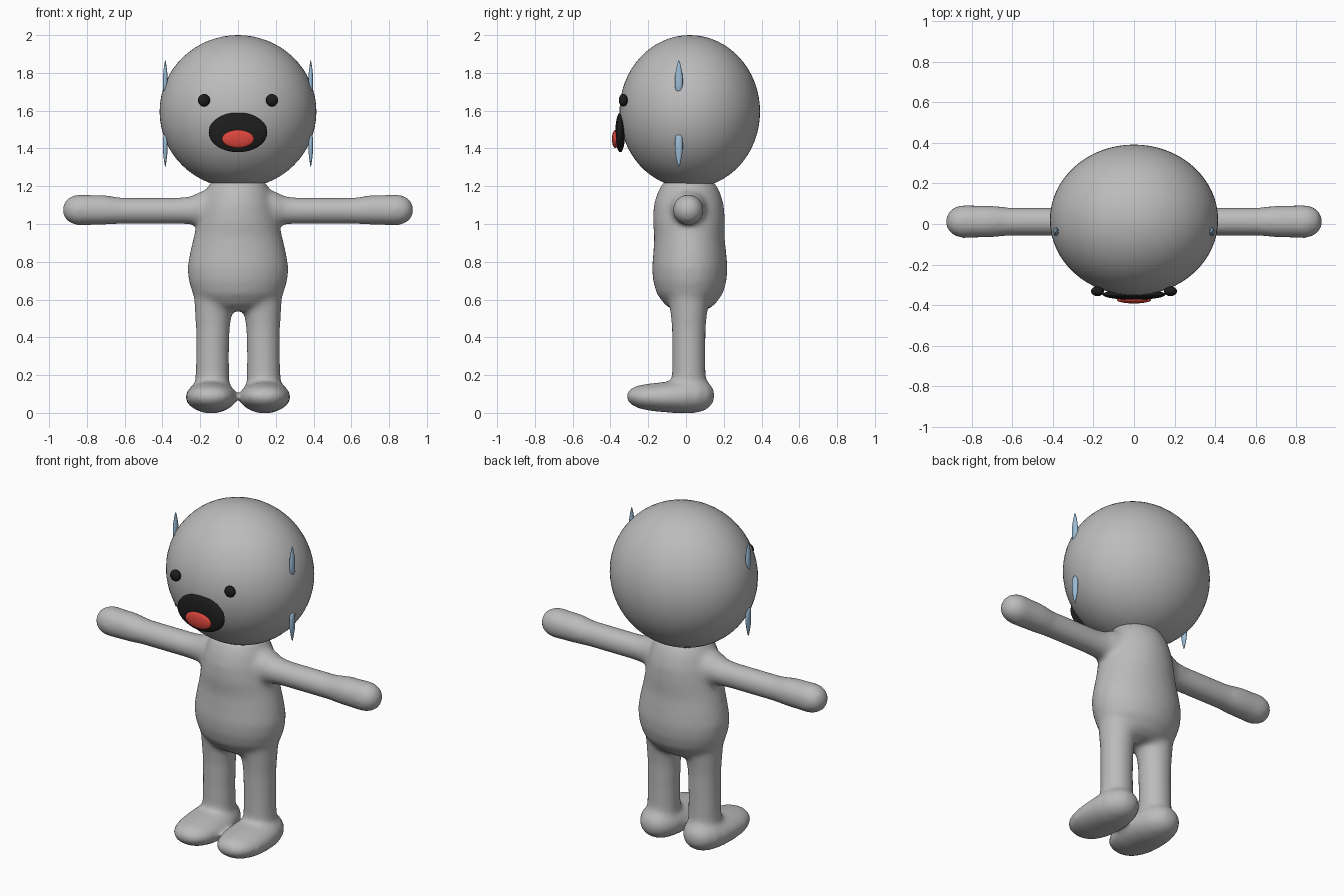
import bpy, bmesh, math
from mathutils import Vector

cube = bpy.data.objects.get("Cube")
if cube:
    bpy.data.objects.remove(cube, do_unlink=True)


def material(name, rgb):
    m = bpy.data.materials.new(name)
    m.use_nodes = True
    m.diffuse_color = (*rgb, 1)
    m.node_tree.nodes["Principled BSDF"].inputs["Base Color"].default_value = (*rgb, 1)
    return m


grey = material("skin grey", (0.5, 0.5, 0.5))
black = material("black", (0.012, 0.012, 0.012))
red = material("tongue red", (0.7, 0.06, 0.045))
blue = material("sweat blue", (0.33, 0.51, 0.68))


def loft(bm, axis, rings, sides=40):
    """Closed tube of ellipses; ring = position, centre a, centre b, radius a, radius b."""
    a_axis, b_axis = [i for i in range(3) if i != axis]
    loops = []
    for pos, ca, cb, ra, rb in rings:
        loop = []
        for i in range(sides):
            t = math.tau * i / sides
            co = Vector()
            co[axis] = pos
            co[a_axis] = ca + ra * math.cos(t)
            co[b_axis] = cb + rb * math.sin(t)
            loop.append(bm.verts.new(co))
        loops.append(loop)
    for low, high in zip(loops, loops[1:]):
        for i in range(sides):
            j = (i + 1) % sides
            bm.faces.new((low[i], low[j], high[j], high[i]))
    bm.faces.new(loops[0])
    bm.faces.new(loops[-1])


def finish(bm, name, mat):
    bmesh.ops.recalc_face_normals(bm, faces=bm.faces[:])
    mesh = bpy.data.meshes.new(name)
    bm.to_mesh(mesh)
    bm.free()
    mesh.materials.append(mat)
    mesh.shade_smooth()
    ob = bpy.data.objects.new(name, mesh)
    bpy.context.collection.objects.link(ob)
    return ob


def ellipsoid(name, centre, radii, mat, segments=48):
    bm = bmesh.new()
    bmesh.ops.create_uvsphere(bm, u_segments=segments, v_segments=segments // 2, radius=1)
    bmesh.ops.scale(bm, vec=radii, verts=bm.verts)
    bmesh.ops.translate(bm, vec=centre, verts=bm.verts)
    return finish(bm, name, mat)


# Body: torso, arms, legs and feet fused into one soft skin
body = bmesh.new()
loft(body, 2, [
    (0.54, 0, 0.02, 0.13, 0.08), (0.57, 0, 0.02, 0.19, 0.13),
    (0.63, 0, 0.02, 0.24, 0.175), (0.70, 0, 0.02, 0.262, 0.195),
    (0.77, 0, 0.02, 0.268, 0.2), (0.85, 0, 0.02, 0.254, 0.193),
    (0.93, 0, 0.018, 0.235, 0.186), (1.02, 0, 0.015, 0.215, 0.191),
    (1.10, 0, 0.015, 0.198, 0.186), (1.17, 0, 0.015, 0.175, 0.165),
    (1.23, 0, 0.015, 0.14, 0.13)])
for s in (1, -1):
    loft(body, 0, [(s * x, 0.012, z, r, r) for x, z, r in (
        (0.12, 1.08, 0.11), (0.2, 1.08, 0.092), (0.25, 1.072, 0.075), (0.32, 1.07, 0.07),
        (0.62, 1.07, 0.07), (0.68, 1.073, 0.077), (0.72, 1.075, 0.08), (0.77, 1.074, 0.08),
        (0.85, 1.075, 0.083), (0.89, 1.075, 0.07), (0.915, 1.075, 0.05), (0.928, 1.075, 0.02))])
    loft(body, 2, [(z, s * x, 0.015, r, r) for z, x, r in (
        (0.08, 0.135, 0.09), (0.18, 0.135, 0.09), (0.3, 0.135, 0.088),
        (0.45, 0.133, 0.09), (0.53, 0.13, 0.098), (0.64, 0.125, 0.11))])
    loft(body, 1, [(y, s * 0.142, z, rx, rz) for y, z, rx, rz in (
        (-0.315, 0.088, 0.03, 0.014), (-0.295, 0.087, 0.075, 0.042), (-0.25, 0.085, 0.11, 0.062),
        (-0.18, 0.083, 0.132, 0.074), (-0.09, 0.084, 0.138, 0.083), (0, 0.088, 0.13, 0.092),
        (0.07, 0.092, 0.112, 0.09), (0.12, 0.092, 0.08, 0.07), (0.15, 0.092, 0.035, 0.03))])
body = finish(body, "body", grey)
remesh = body.modifiers.new("fuse", 'REMESH')
remesh.mode = 'VOXEL'
remesh.voxel_size = 0.014
remesh.use_smooth_shade = True
soften = body.modifiers.new("soften", 'SMOOTH')
soften.factor = 0.5
soften.iterations = 16

# Head and face
ellipsoid("head", (0, 0.02, 1.595), (0.415, 0.372, 0.405), grey, 64)
ellipsoid("mouth", (0, -0.348, 1.485), (0.155, 0.026, 0.105), black)
ellipsoid("tongue", (0, -0.374, 1.45), (0.085, 0.018, 0.048), red)

# Eyes and sweat drops, on both sides
for s, side in ((1, "left"), (-1, "right")):
    ellipsoid(side + "_eye", (s * 0.18, -0.332, 1.655), (0.032, 0.024, 0.033), black, 24)
    for label, blunt, d in (("upper", 1.70, 1), ("lower", 1.47, -1)):
        bm = bmesh.new()
        loft(bm, 2, [(blunt + d * h, s * 0.385, -0.038, 0.6 * r, r) for h, r in (
            (0, 0.012), (0.01, 0.018), (0.04, 0.021), (0.07, 0.021),
            (0.1, 0.018), (0.13, 0.012), (0.155, 0.006), (0.167, 0.001))], 16)
        finish(bm, side + "_" + label + "_sweat_drop", blue)
